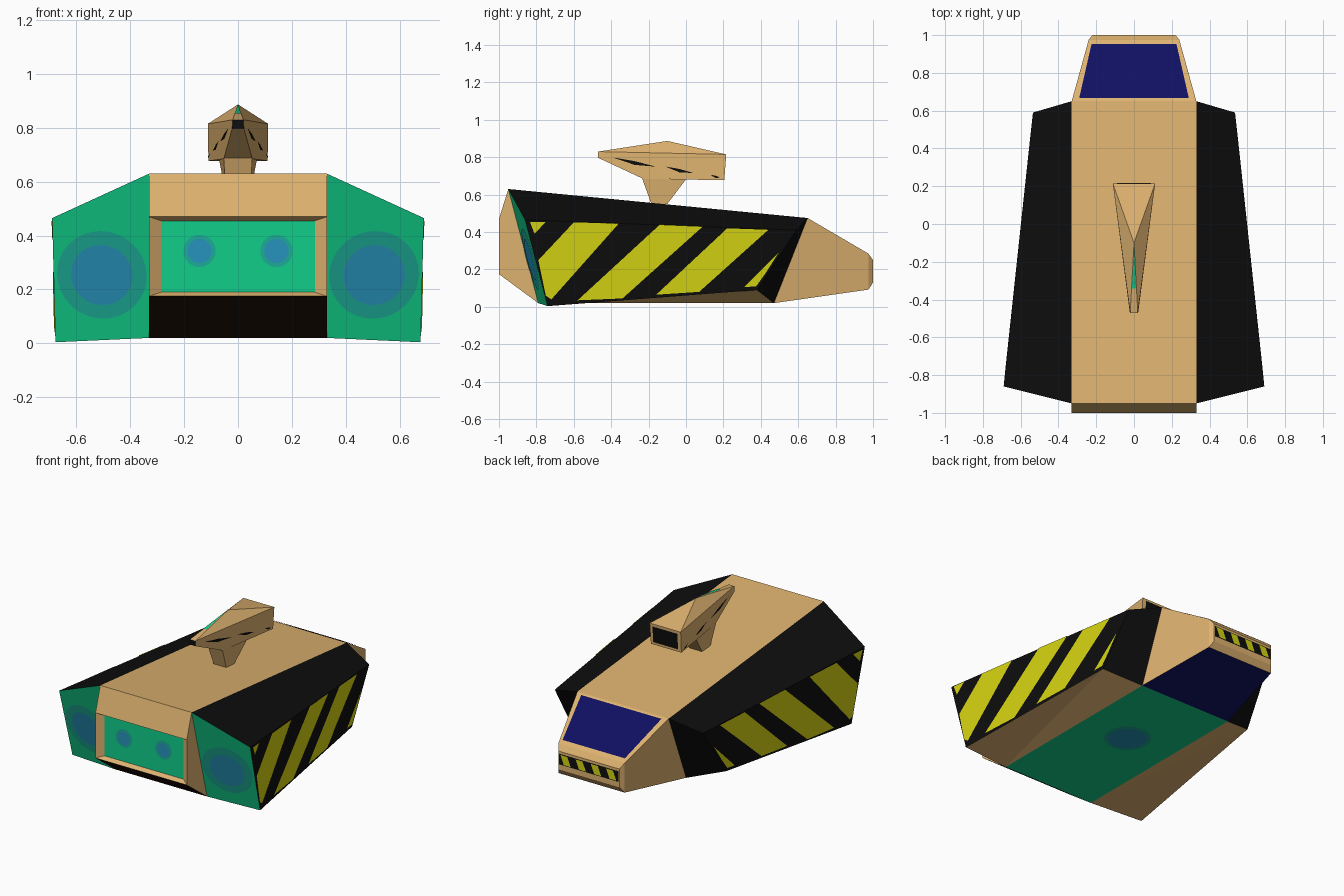
import bpy, bmesh, math
from mathutils import Vector

if "Cube" in bpy.data.objects:
    bpy.data.objects.remove(bpy.data.objects["Cube"])


def material(name, r, g, b):
    lin = lambda c: (c / 255 / 12.92) if c < 11 else ((c / 255 + .055) / 1.055) ** 2.4
    m = bpy.data.materials.new(name)
    m.diffuse_color = (lin(r), lin(g), lin(b), 1)
    m.use_nodes = True
    m.node_tree.nodes["Principled BSDF"].inputs["Base Color"].default_value = m.diffuse_color
    return m


TAN = material("sand_tan", 222, 178, 112)
BLACK = material("matt_black", 13, 13, 13)
YELLOW = material("warning_yellow", 212, 210, 18)
TEAL = material("glow_teal", 17, 206, 138)
RING = material("ring_teal", 28, 172, 150)
BLUE = material("core_blue", 38, 148, 188)
NAVY = material("glass_navy", 16, 16, 98)
SOOT = material("soot_brown", 32, 17, 8)


def build(name, verts, faces, mats, tweak=None):
    """faces: list of (material slot, vertex indices)"""
    bm = bmesh.new()
    vs = [bm.verts.new(v) for v in verts]
    for slot, idx in faces:
        bm.faces.new([vs[i] for i in idx]).material_index = slot
    bmesh.ops.recalc_face_normals(bm, faces=bm.faces[:])
    if tweak:
        tweak(bm)
    me = bpy.data.meshes.new(name)
    bm.to_mesh(me)
    bm.free()
    for m in mats:
        me.materials.append(m)
    ob = bpy.data.objects.new(name, me)
    bpy.context.collection.objects.link(ob)
    return ob


def plate(name, pts, out, mat, lift=.004):
    """Flat painted detail, lifted along the outward direction"""
    out = Vector(out).normalized()
    pts = [Vector(p) + out * lift for p in pts]
    n = sum((a.cross(b) for a, b in zip(pts, pts[1:] + pts[:1])), Vector())
    if n.dot(out) < 0:
        pts.reverse()
    me = bpy.data.meshes.new(name)
    me.from_pydata(pts, [], [range(len(pts))])
    me.materials.append(mat)
    bpy.context.collection.objects.link(bpy.data.objects.new(name, me))


def lamp(name, c, out, r, ring):
    """Blue disc on a paler ring"""
    q = Vector(out).to_track_quat('Z', 'Y')
    for part, rad, mat, lift in (("_ring", ring, RING, .003), ("_core", r, BLUE, .006)):
        pts = [Vector(c) + q @ Vector((rad * math.cos(a), rad * math.sin(a), 0))
               for a in (i * math.tau / 32 for i in range(32))]
        plate(name + part, pts, out, mat, lift)


# Central hull: side profile (y, z, half width), engine end at -y, nose at +y
prof = [(-.95, .63, .33), (-1, .47, .33), (-1, .175, .33), (-.79, .02, .33), (.47, .02, .33),
        (.975, .092, .24), (1, .13, .22), (1, .25, .22), (.975, .285, .24), (.65, .475, .33)]
N = len(prof)
verts = [(s * w, y, z) for s in (-1, 1) for y, z, w in prof]
slots = {2: 1, 3: 2, 4: 3}
faces = [(slots.get(i, 0), (i, (i + 1) % N, (i + 1) % N + N, i + N)) for i in range(N)]
for k in (0, N):
    for loop in ((0, 1, 2, 3), (0, 3, 4, 9), (4, 5, 8, 9), (5, 6, 7, 8)):
        faces.append((0, [i + k for i in loop]))


def recess(bm):
    # sunken engine panel
    f = min(bm.faces, key=lambda f: f.calc_center_median().y)
    bmesh.ops.inset_individual(bm, faces=[f], thickness=.02)
    f.material_index = 2
    mid = f.calc_center_median().z
    for v in f.verts:
        v.co = (math.copysign(.285, v.co.x), -.97, .455 if v.co.z > mid else .19)


build("hull", verts, faces, [TAN, SOOT, TEAL, NAVY], recess)
for s in (-1, 1):
    lamp("engine_lamp", (s * .143, -.97, .343), (0, -1, 0), .045, .06)
lamp("belly_lamp", (0, -.06, .02), (0, 0, -1), .115, .14)

# Cockpit window on the sloping nose
wz = lambda y: .475 - (y - .65) * .585
plate("cockpit_window", [(x, y, wz(y)) for x, y in
      ((-.29, .665), (.29, .665), (.225, .95), (-.225, .95))], (0, .585, 1), NAVY)

# Striped nose bumper
plate("bumper_band", [(-.215, 1, .165), (.215, 1, .165), (.215, 1, .235), (-.215, 1, .235)],
      (0, 1, 0), BLACK, .002)
for i in range(4):
    x = -.2 + i * .11
    plate("bumper_stripe", [(x, 1, .17), (x + .05, 1, .17), (x + .075, 1, .23), (x + .025, 1, .23)],
          (0, 1, 0), YELLOW, .004)

# Side pods with hazard stripes and thruster lamps
side_x = lambda y: .69 - .1076 * (y + .85)
stripes = [
    [(-.835, .455), (-.75, .455), (-.81, .39)],
    [(-.6, .452), (-.36, .445), (-.72, .04), (-.75, .06), (-.79, .25)],
    [(-.14, .44), (.09, .43), (-.34, .045), (-.58, .035)],
    [(.22, .42), (.44, .412), (.07, .08), (-.16, .065)],
    [(.31, .105), (.375, .11), (.425, .18), (.495, .29)],
]
for s in (-1, 1):
    pv = [(.33, -.95, .63), (.69, -.86, .465), (.678, -.74, .004), (.33, -.79, .02),
          (.33, .65, .475), (.535, .59, .41), (.558, .38, .09), (.33, .47, .02)]
    build("side_pod", [(s * x, y, z) for x, y, z in pv],
          [(1, (0, 1, 2, 3)), (0, (4, 5, 6, 7)), (0, (0, 1, 5, 4)), (0, (1, 2, 6, 5)),
           (2, (3, 6, 7)), (2, (3, 2, 6)), (0, (0, 3, 7, 4))], [BLACK, TEAL, TAN])
    for st in stripes:
        plate("hazard_stripe", [(s * side_x(y), y, z) for y, z in st], (s, .1076, 0), YELLOW)
    lamp("thruster_lamp", (s * .505, -.829, .255), (s * .13, -1, -.262), .115, .168)

# Turret head
half = [(.02, -.47, .83), (.022, -.47, .797), (.053, -.23, .685), (.11, .205, .677), (.112, .215, .815)]
verts = [(s * x, y, z) for s in (-1, 1) for x, y, z in half] + [(0, -.1, .887)]
build("turret", verts,
      [(0, (0, 1, 2, 3, 4)), (0, (5, 6, 7, 8, 9)), (1, (0, 1, 6, 5)), (0, (1, 2, 7, 6)),
       (0, (2, 3, 8, 7)), (0, (3, 4, 9, 8)), (0, (0, 5, 10)), (0, (0, 4, 10)),
       (0, (5, 9, 10)), (0, (4, 9, 10))], [TAN, BLACK])
plate("turret_rear_panel", [(-.09, .206, .695), (.09, .206, .695), (.09, .214, .8), (-.09, .214, .8)],
      (0, 1, -.07), BLACK)
plate("turret_ridge_light", [(0, -.105, .886), (.011, -.34, .85), (-.011, -.34, .85)],
      (0, -.15, 1), TEAL)
tx = lambda y: .022 + (y + .47) * .1325
for s in (-1, 1):
    for a, b, h in ((-.39, -.16, .01), (-.11, .04, .009), (.13, .185, .006)):
        zc = lambda y: .787 - (y + .38) * .17
        pts = [(a, zc(a) + h), ((a + b) / 2, zc((a + b) / 2) + h), (b, zc(b)),
               ((a + b) / 2, zc((a + b) / 2) - h)]
        plate("turret_slit", [(s * tx(y), y, z) for y, z in pts], (s, -.1325, 0), BLACK, .003)

# Turret pedestal, an upside-down frustum
top = [(-.053, -.235, .688), (.053, -.235, .688), (.07, .0, .682), (-.07, .0, .682)]
low = [(-.045, -.185, .55), (.045, -.185, .55), (.045, -.1, .55), (-.045, -.1, .55)]
build("turret_pedestal", top + low,
      [(0, (0, 1, 2, 3)), (0, (4, 5, 6, 7))] +
      [(0, (i, (i + 1) % 4, (i + 1) % 4 + 4, i + 4)) for i in range(4)], [TAN])
